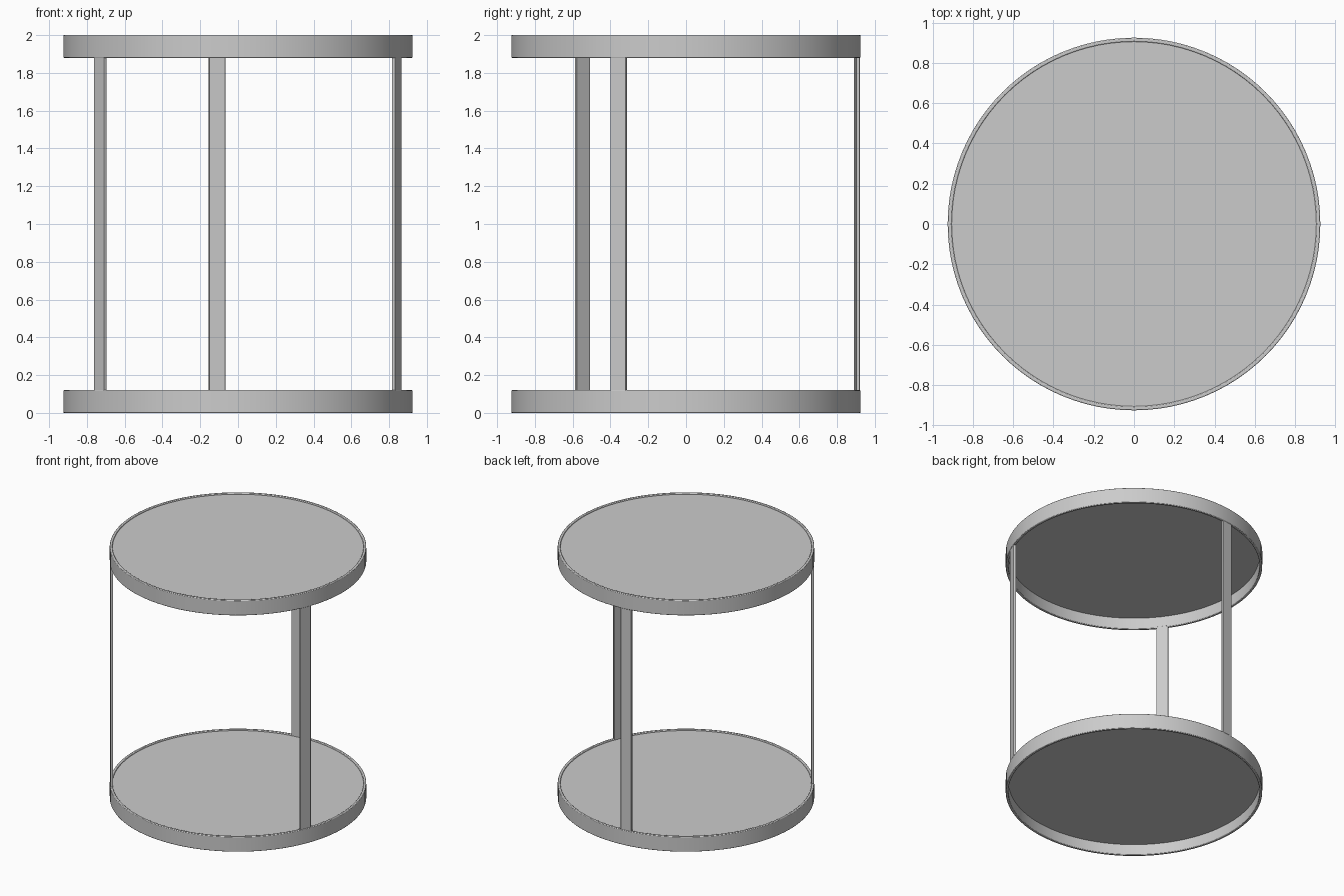
import bpy
import bmesh
from math import radians, sin, cos
from mathutils import Matrix

if "Cube" in bpy.data.objects:
    bpy.data.objects.remove(bpy.data.objects["Cube"], do_unlink=True)

RADIUS = 0.925
WALL = 0.02
RIM_HEIGHT = 0.12
SIDES = 96

metal = bpy.data.materials.new("grey_metal")
metal.use_nodes = True
grey = (0.6, 0.6, 0.6, 1)
metal.diffuse_color = grey
metal.node_tree.nodes["Principled BSDF"].inputs["Base Color"].default_value = grey


def finish(name, bm, bevel):
    """Turn a bmesh into a softly bevelled, smooth shaded object."""
    bmesh.ops.recalc_face_normals(bm, faces=bm.faces)
    mesh = bpy.data.meshes.new(name)
    bm.to_mesh(mesh)
    bm.free()
    mesh.materials.append(metal)
    obj = bpy.data.objects.new(name, mesh)
    bpy.context.collection.objects.link(obj)
    mod = obj.modifiers.new("soft_edges", "BEVEL")
    mod.width = bevel
    mod.segments = 2
    mod.limit_method = "ANGLE"
    bpy.ops.object.select_all(action="DESELECT")
    obj.select_set(True)
    bpy.context.view_layer.objects.active = obj
    bpy.ops.object.shade_smooth_by_angle(angle=radians(35))
    return obj


def rim(name, z):
    """Round hoop swept from a rectangular section."""
    bm = bmesh.new()
    section = [(RADIUS - WALL, z), (RADIUS, z),
               (RADIUS, z + RIM_HEIGHT), (RADIUS - WALL, z + RIM_HEIGHT)]
    rings = []
    for i in range(SIDES):
        a = radians(360 * i / SIDES)
        rings.append([bm.verts.new((r * cos(a), r * sin(a), h)) for r, h in section])
    for i, ring in enumerate(rings):
        nxt = rings[(i + 1) % SIDES]
        for j in range(4):
            k = (j + 1) % 4
            bm.faces.new((ring[j], nxt[j], nxt[k], ring[k]))
    finish(name, bm, 0.004)


def panel(name, bottom, top):
    """Thin round plate set inside a rim."""
    bm = bmesh.new()
    r = RADIUS - WALL + 0.002
    bmesh.ops.create_cone(bm, cap_ends=True, segments=SIDES, radius1=r, radius2=r,
                          depth=top - bottom,
                          matrix=Matrix.Translation((0, 0, (top + bottom) / 2)))
    finish(name, bm, 0.002)


def post(name, angle):
    """Flat upright bar standing between the two rims."""
    bm = bmesh.new()
    height = 2 - 2 * RIM_HEIGHT + 0.02
    place = (Matrix.Rotation(radians(angle), 4, "Z")
             @ Matrix.Translation((RADIUS - 0.013, 0, 1))
             @ Matrix.Diagonal((WALL, 0.088, height, 1)))
    bmesh.ops.create_cube(bm, size=1, matrix=place)
    finish(name, bm, 0.003)


# Shelf and table top: a hoop with a recessed plate
rim("lower_rim", 0)
rim("upper_rim", 2 - RIM_HEIGHT)
panel("lower_shelf", 0.085, 0.112)
panel("table_top", 1.97, 1.992)

# Three evenly spaced posts
for name, angle in (("back_post", 97), ("front_right_post", 217), ("front_left_post", 337)):
    post(name, angle)
